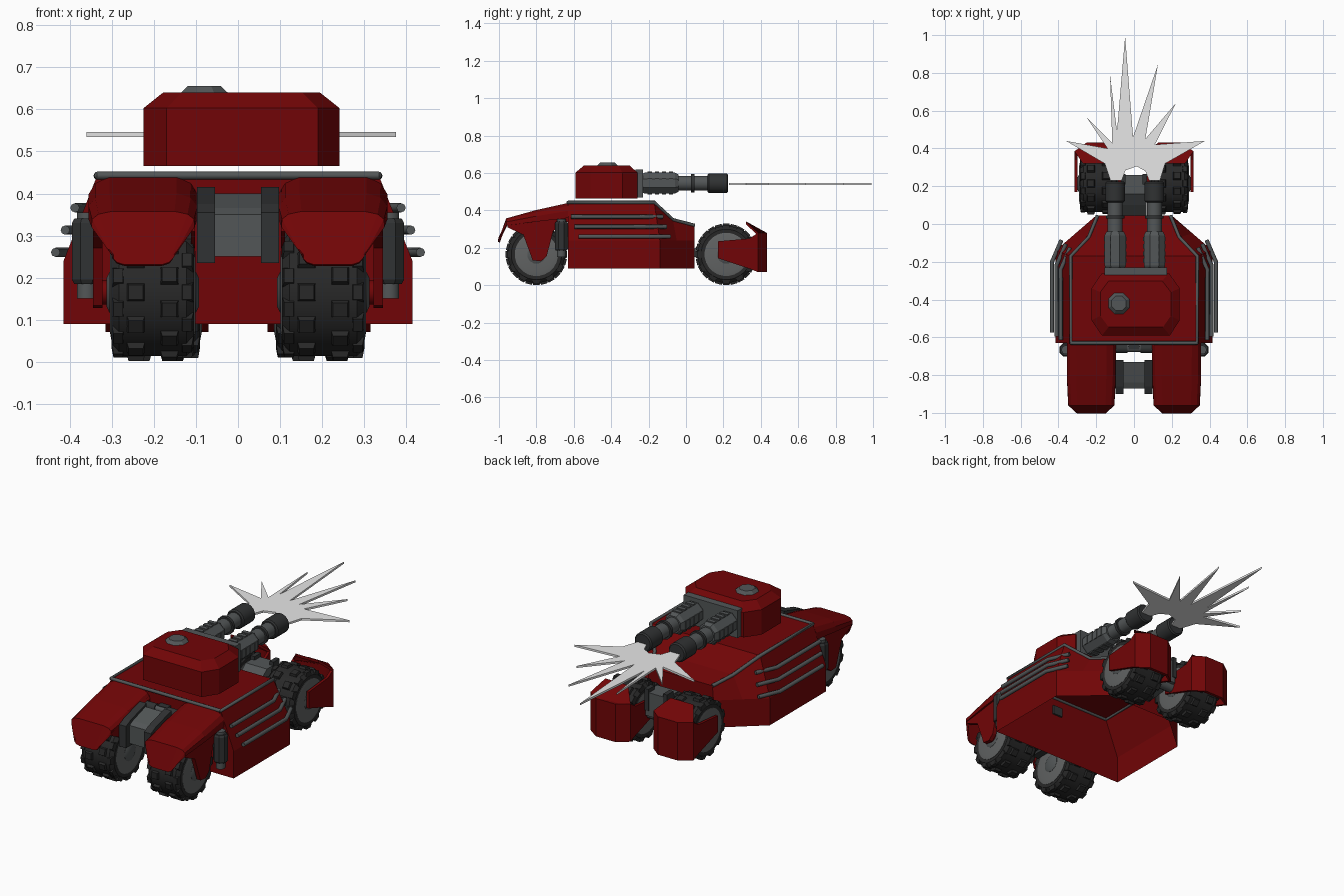
import bpy, bmesh, math
from mathutils import Matrix, Vector

cube = bpy.data.objects.get("Cube")
if cube:
    bpy.data.objects.remove(cube, do_unlink=True)


def material(name, r, g, b):
    m = bpy.data.materials.new(name)
    m.use_nodes = True
    m.diffuse_color = (r, g, b, 1)
    m.node_tree.nodes["Principled BSDF"].inputs["Base Color"].default_value = (r, g, b, 1)
    return m


RED = material("dark_red_paint", 0.165, 0.0015, 0.002)
GREY = material("steel_grey", 0.085, 0.093, 0.095)
HUB = material("hub_grey", 0.12, 0.125, 0.125)
DARK = material("dark_gunmetal", 0.03, 0.032, 0.033)
TYRE = material("tyre_black", 0.021, 0.021, 0.021)
FLASH = material("flash_pale_grey", 0.8, 0.8, 0.8)


def finish(name, bm, mat, smooth=False):
    bmesh.ops.recalc_face_normals(bm, faces=bm.faces)
    me = bpy.data.meshes.new(name)
    bm.to_mesh(me)
    bm.free()
    me.materials.append(mat)
    ob = bpy.data.objects.new(name, me)
    bpy.context.collection.objects.link(ob)
    if smooth:
        bpy.ops.object.select_all(action="DESELECT")
        ob.select_set(True)
        bpy.context.view_layer.objects.active = ob
        bpy.ops.object.shade_smooth_by_angle(angle=math.radians(35))
    return ob


def loft(name, rings, mat, closed=True, cap=True, smooth=False):
    bm = bmesh.new()
    rows = [[bm.verts.new(p) for p in r] for r in rings]
    n = len(rows[0])
    for a, b in zip(rows, rows[1:]):
        for i in range(n if closed else n - 1):
            j = (i + 1) % n
            bm.faces.new((a[i], a[j], b[j], b[i]))
    if cap:
        bm.faces.new(rows[0])
        bm.faces.new(rows[-1])
    return finish(name, bm, mat, smooth)


def plate(name, pts, x0, x1, mat):
    """Side outline in y, z pushed along x."""
    return loft(name, [[(x, y, z) for y, z in pts] for x in (x0, x1)], mat)


def box(name, x0, x1, y0, y1, z0, z1, mat):
    return plate(name, [(y0, z0), (y1, z0), (y1, z1), (y0, z1)], x0, x1, mat)


def turned(name, profile, centre, axis, mat, sides=24, smooth=True):
    """Profile of (position along axis, radius) turned round an axis."""
    rot = {"x": Matrix.Rotation(math.pi / 2, 3, "Y"),
           "y": Matrix.Rotation(-math.pi / 2, 3, "X"),
           "z": Matrix.Identity(3)}[axis]
    rings = []
    for t, r in profile:
        ring = []
        for i in range(sides):
            a = math.tau * (i + 0.5) / sides
            ring.append(rot @ Vector((r * math.cos(a), r * math.sin(a), t)) + Vector(centre))
        rings.append(ring)
    return loft(name, rings, mat, smooth=smooth)


def tube(name, pts, radius, mat):
    cu = bpy.data.curves.new(name, "CURVE")
    cu.dimensions = "3D"
    cu.bevel_depth = radius
    cu.bevel_resolution = 2
    cu.use_fill_caps = True
    sp = cu.splines.new("POLY")
    sp.points.add(len(pts) - 1)
    for p, co in zip(sp.points, pts):
        p.co = (*co, 1)
    cu.materials.append(mat)
    ob = bpy.data.objects.new(name, cu)
    bpy.context.collection.objects.link(ob)


# Hull, open underneath: stations of low y, top y, low half width, top half width, top height
stations = [(-.63, -.63, .415, .335, .443), (-.14, -.17, .415, .335, .443),
            (-.05, -.07, .31, .24, .35), (.045, .045, .2, .193, .32)]
rings = []
for yl, yt, wl, wt, zt in stations:
    half = [(wl, yl, .09), (wl, yl, .24), (wt, yt, zt)]
    rings.append(half + [(-x, y, z) for x, y, z in reversed(half)])
loft("hull", rings, RED, closed=False)

# Deck trim and side rails
edge = [(wt, yt, zt) for _, yt, _, wt, zt in stations]
tube("deck_trim", [(-x, y, z) for x, y, z in reversed(edge)] + edge, .0095, GREY)
tube("deck_rear_trim", [(-.335, -.63, .443), (.335, -.63, .443)], .0095, GREY)
for s in (1, -1):
    for i in range(3):
        x, z, d = .388 + .023 * i, .366 - .053 * i, .02 * i
        tube("side_rail", [(s * x, -.615 + d, z), (s * x, -.24 + d, z),
                           (s * (x - .05), -.125 + d, z)], .011, GREY)

# Turret with bevelled roof, front mantlet and hatch
plan = [(-.17, -.59), (.19, -.59), (.242, -.51), (.242, -.34),
        (.185, -.26), (-.17, -.26), (-.225, -.34), (-.225, -.51)]


def turret_ring(sx, sy, z):
    return [(.008 + (x - .008) * sx, -.42 + (y + .42) * sy, z) for x, y in plan]


loft("turret", [turret_ring(1, 1, .465), turret_ring(1, 1, .603), turret_ring(.8, .74, .64)], RED)
box("mantlet", -.155, .175, -.27, -.23, .468, .62, GREY)
turned("hatch", [(.63, .06), (.64, .06), (.656, .042)], (-.08, -.42, 0), "z", GREY, 8, False)

# Twin guns with ribbed jackets
for x in (-.1, .108):
    c = (x, 0, .546)
    turned("gun_jacket", [(-.24, .052), (-.22, .061), (-.06, .061), (-.04, .05)], c, "y", GREY, 8, False)
    for i in range(4):
        y = -.205 + .038 * i
        box("jacket_rib", x - .06, x + .06, y, y + .022, .522, .57, GREY)
        box("jacket_top_rib", x - .024, x + .024, y, y + .022, .484, .608, GREY)
    turned("barrel", [(-.05, .04), (.13, .04)], c, "y", GREY, 16)
    turned("barrel_collar", [(.028, .05), (.045, .05)], c, "y", DARK, 16)
    turned("muzzle", [(.115, .046), (.122, .053), (.218, .053), (.225, .046)], c, "y", DARK, 16)

# Flat muzzle flash
star = [(-.36, .44), (-.14, .4), (-.255, .57), (-.115, .43), (-.127, .79), (-.09, .49),
        (-.047, .993), (-.005, .46), (.127, .845), (.06, .45), (.222, .64), (.11, .42),
        (.376, .44), (.165, .32), (.137, .23), (.08, .23), (.06, .28), (.015, .305),
        (-.045, .285), (-.065, .23), (-.125, .23), (-.155, .32)]
loft("muzzle_flash", [[(x, y, z) for x, y in star] for z in (.535, .546)], FLASH)


def wheel(x, y):
    c = Vector((x, y, .165))
    turned("tyre", [(-.096, .11), (-.098, .135), (-.08, .153), (.08, .153), (.098, .135), (.096, .11)],
           c, "x", TYRE, 28)
    turned("wheel_hub", [(-.102, .095), (-.098, .116), (.098, .116), (.102, .095)], c, "x", HUB)
    turned("hub_cap", [(-.11, .035), (-.103, .05), (.103, .05), (.11, .035)], c, "x", GREY, 12)
    bm = bmesh.new()
    count = 12
    for k in range(count):
        for dx, shift, wide, top in ((-.04, 0, .046, .158), (.04, .5, .046, .158),
                                     (-.082, .5, .03, .15), (.082, 0, .03, .15)):
            m = (Matrix.Translation(c) @ Matrix.Rotation(math.tau * (k + shift) / count, 4, "X")
                 @ Matrix.Translation((dx, 0, top - .004)) @ Matrix.Diagonal((wide, .046, .02, 1)))
            lug = bmesh.ops.create_cube(bm, size=1, matrix=m)["verts"]
            crown = sorted(lug, key=lambda v: math.hypot(v.co.y - y, v.co.z - .165))[4:]
            mid = sum((v.co for v in crown), Vector()) / 4
            for v in crown:
                v.co = mid + (v.co - mid) * .75
    finish("tyre_tread", bm, TYRE)


fork = [(-.63, .41), (-.63, .34), (-.71, .29), (-.745, .155), (-.775, .128), (-.82, .133),
        (-.87, .27), (-.955, .31), (-.955, .33)]
guard = [(.17, .145), (.17, .235), (.34, .25), (.385, .28), (.385, .07), (.35, .085)]
visor = [(-.63, .43, .36, 1), (-.8, .392, .34, 1), (-.955, .35, .32, .95), (-.995, .228, .256, .58)]
arch = [(-1, 1), (-1, .5), (-.9, .2), (-.65, 0), (.65, 0), (.9, .2), (1, .5), (1, 1)]

for s in (1, -1):
    # Front wheel, arched fender and fork
    wheel(s * .203, -.8)
    rings = [[(s * .226 + .12 * k * u, y, top + (side - top) * f) for u, f in arch]
             for y, top, side, k in visor]
    fender = loft("front_fender", rings, RED, closed=False, cap=False)
    shell = fender.modifiers.new("thickness", "SOLIDIFY")
    shell.thickness = .01
    plate("fork_outer", fork, s * .322, s * .345, RED)
    plate("fork_inner", fork, s * .102, s * .112, RED)
    turned("fork_pivot", [(-.118, .03), (.118, .03)], (s * .222, -.79, .165), "x", RED, 12)

    # Rear wheel with wrap-round guard
    wheel(s * .188, .215)
    plate("guard_outer", guard, s * .3, s * .315, RED)
    plate("guard_inner", guard, s * .07, s * .085, RED)
    lip = [(.315, .385), (.25, .432), (.13, .432), (.07, .385), (.085, .385), (.13, .415),
           (.25, .415), (.3, .385)]
    loft("guard_front", [[(s * x, y, z) for x, y in lip] for z in (.07, .28)], RED)
    top = [(.315, .385, .28), (.25, .432, .28), (.13, .432, .28), (.07, .385, .28),
           (.13, .32, .342), (.27, .32, .342)]
    loft("guard_flap", [[(s * x, y, z - d) for x, y, z in top] for d in (0, .015)], RED)

    # Side canister on the hull end, and suspension side plates
    can = (s * .36, -.666, 0)
    turned("canister", [(.185, .032), (.195, .038), (.33, .038), (.34, .032)], can, "z", DARK, 8, False)
    turned("canister_pipe", [(.15, .024), (.355, .024)], can, "z", GREY, 12)
    plate("front_block_cheek", [(-.9, .235), (-.9, .355), (-.86, .375), (-.72, .415), (-.72, .235)],
          s * .055, s * .097, DARK)
    box("rear_block_cheek", s * .045, s * .07, .21, .265, .2, .32, DARK)
    turned("front_axle_end", [(-.04, .024), (.04, .024)], (s * .075, -.66, .37), "x", DARK, 12)

# Centre suspension blocks and axles
plate("front_block", [(-.87, .25), (-.87, .35), (-.84, .365), (-.73, .4), (-.73, .25)], -.056, .056, GREY)
plate("rear_block", [(.04, .15), (.04, .19), (.1, .25), (.16, .3), (.26, .3), (.26, .17)],
      -.065, .065, GREY)
turned("front_axle", [(-.11, .018), (.11, .018)], (0, -.66, .37), "x", GREY, 12)
turned("rear_axle", [(-.28, .028), (.28, .028)], (0, .215, .165), "x", GREY, 12)
box("front_axle_mount", -.03, .03, -.665, -.62, .34, .39, DARK)
